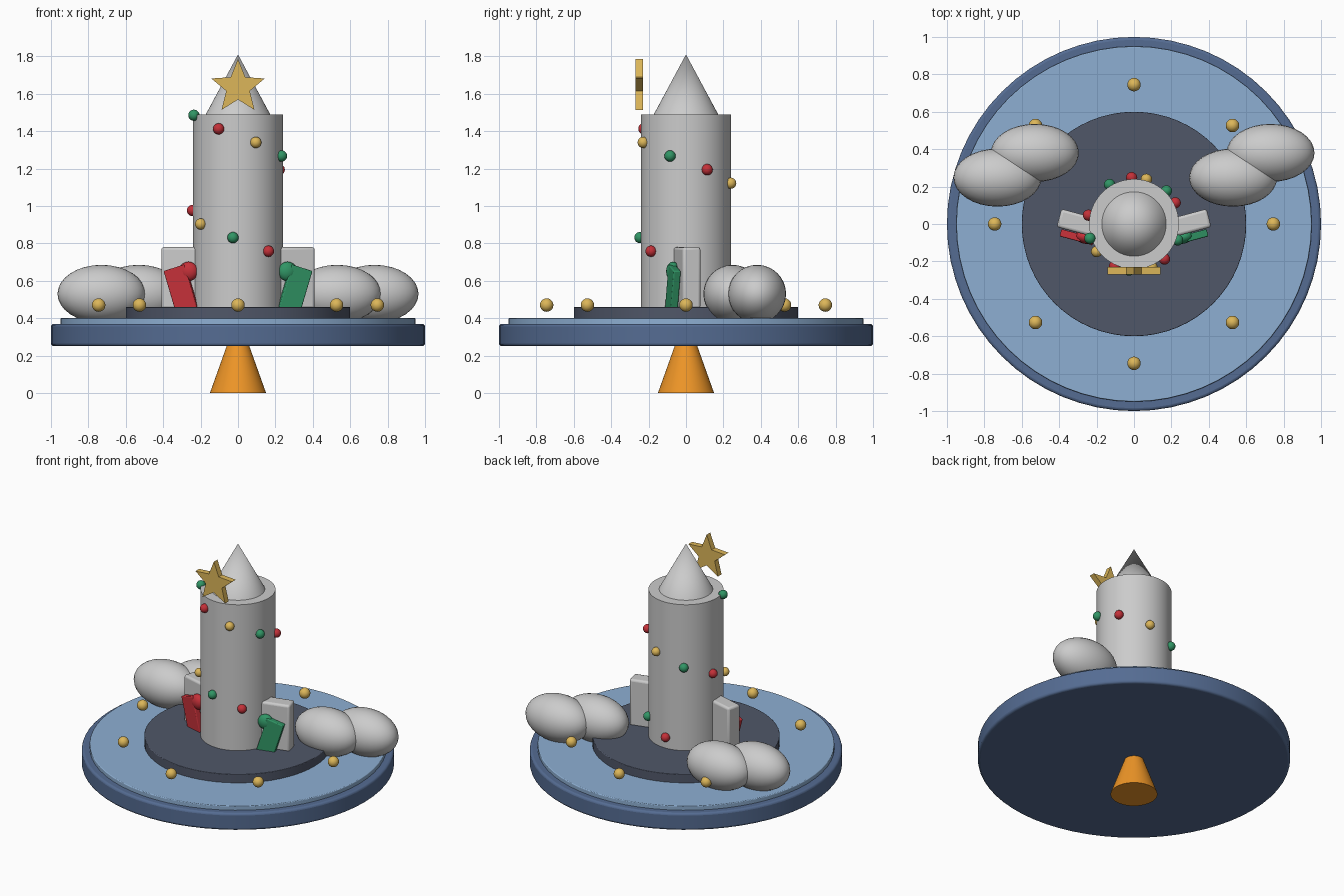
import bpy
from math import radians, sin, cos, pi

if "Cube" in bpy.data.objects:
    bpy.data.objects.remove(bpy.data.objects["Cube"])

MATS = {}
COLORS = {
    "rim_blue": (0.09, 0.15, 0.29), "pale_blue": (0.27, 0.43, 0.65),
    "slate": (0.08, 0.095, 0.14), "orange": (0.85, 0.30, 0.02),
    "gold": (0.72, 0.47, 0.10), "red": (0.55, 0.03, 0.04),
    "green": (0.03, 0.30, 0.13),
}


def finish(name, color=None, smooth=True, bevel=0):
    ob = bpy.context.object
    ob.name = name
    if bevel:
        m = ob.modifiers.new("bevel", "BEVEL")
        m.width, m.segments = bevel, 3
    if smooth:
        bpy.ops.object.shade_smooth_by_angle(angle=radians(35))
    if color:
        if color not in MATS:
            MATS[color] = bpy.data.materials.new(color)
            MATS[color].diffuse_color = (*COLORS[color], 1)
        ob.data.materials.append(MATS[color])
    return ob


def cone(name, r1, r2, z0, z1, color=None, bevel=0):
    bpy.ops.mesh.primitive_cone_add(vertices=64, radius1=r1, radius2=r2, depth=z1 - z0,
                                    location=(0, 0, (z0 + z1) / 2))
    return finish(name, color, bevel=bevel)


def ball(name, loc, size, color=None, rot=0, seg=20):
    bpy.ops.mesh.primitive_uv_sphere_add(segments=seg, ring_count=seg // 2, radius=1,
                                         location=loc, rotation=(0, 0, rot))
    bpy.context.object.scale = size
    return finish(name, color)


def box(name, loc, size, rot, color=None, bevel=0.015):
    bpy.ops.mesh.primitive_cube_add(size=1, location=loc, rotation=rot)
    bpy.context.object.scale = size
    bpy.ops.object.transform_apply(location=False, rotation=False, scale=True)
    return finish(name, color, bevel=bevel)


# Base discs and flame foot
cone("base_disc", 1.0, 1.0, 0.25, 0.37, "rim_blue", 0.015)
cone("pale_top", 0.95, 0.95, 0.36, 0.40, "pale_blue", 0.005)
cone("dark_platform", 0.60, 0.60, 0.39, 0.46, "slate", 0.004)
cone("flame", 0.15, 0.06, 0.0, 0.252, "orange")

# Rocket body and nose
cone("rocket_body", 0.24, 0.24, 0.45, 1.49)
cone("nose_cone", 0.172, 0, 1.49, 1.81)

# Fins and the stockings hung in front of them
for s, side, color in ((-1, "left", "red"), (1, "right", "green")):
    turn = s * radians(15)
    box(f"fin_{side}", (s * 0.28, 0, 0.615), (0.25, 0.10, 0.33), (0, 0, turn))
    box(f"stocking_{side}", (s * 0.305, -0.07, 0.555), (0.12, 0.04, 0.24),
        (0, s * radians(17), turn), color, 0.006)
    ball(f"stocking_toe_{side}", (s * 0.265, -0.07, 0.65), (0.052, 0.035, 0.052), color, turn)

# Clouds: the same pair of puffs on each side
for x, side in ((-0.73, "left"), (0.53, "right")):
    ball(f"cloud_{side}_a", (x, 0.248, 0.53), (0.235, 0.155, 0.155), seg=32)
    ball(f"cloud_{side}_b", (x + 0.20, 0.38, 0.53), (0.235, 0.155, 0.155), seg=32)

# Ring of lamps on the base
for i in range(8):
    a = i * pi / 4
    ball(f"base_lamp_{i}", (0.745 * cos(a), 0.745 * sin(a), 0.47), (0.036,) * 3, "gold")

# String of lights spiralling down the body
for i in range(14):
    a = radians(-162 + 47.3 * i)
    ball(f"light_{i}", (0.248 * cos(a), 0.248 * sin(a), 1.485 - 0.0727 * i), (0.03,) * 3,
         ("green", "red", "gold")[i % 3])

# Five-pointed star in front of the nose
pts = []
for y in (-0.27, -0.23):
    for k in range(10):
        r, a = (0.15, 0.066)[k % 2], pi / 2 + k * pi / 5
        pts.append((r * cos(a), y, 1.635 + r * sin(a)))
faces = [tuple(range(9, -1, -1)), tuple(range(10, 20))]
faces += [(k, (k + 1) % 10, 10 + (k + 1) % 10, 10 + k) for k in range(10)]
mesh = bpy.data.meshes.new("star")
mesh.from_pydata(pts, [], [f[::-1] for f in faces])
star = bpy.data.objects.new("star", mesh)
bpy.context.collection.objects.link(star)
bpy.context.view_layer.objects.active = star
finish("star", "gold", smooth=False)

for m in bpy.data.materials:
    if m.users and not m.is_grease_pencil:
        m.use_nodes = True
        m.node_tree.nodes["Principled BSDF"].inputs["Base Color"].default_value = m.diffuse_color
